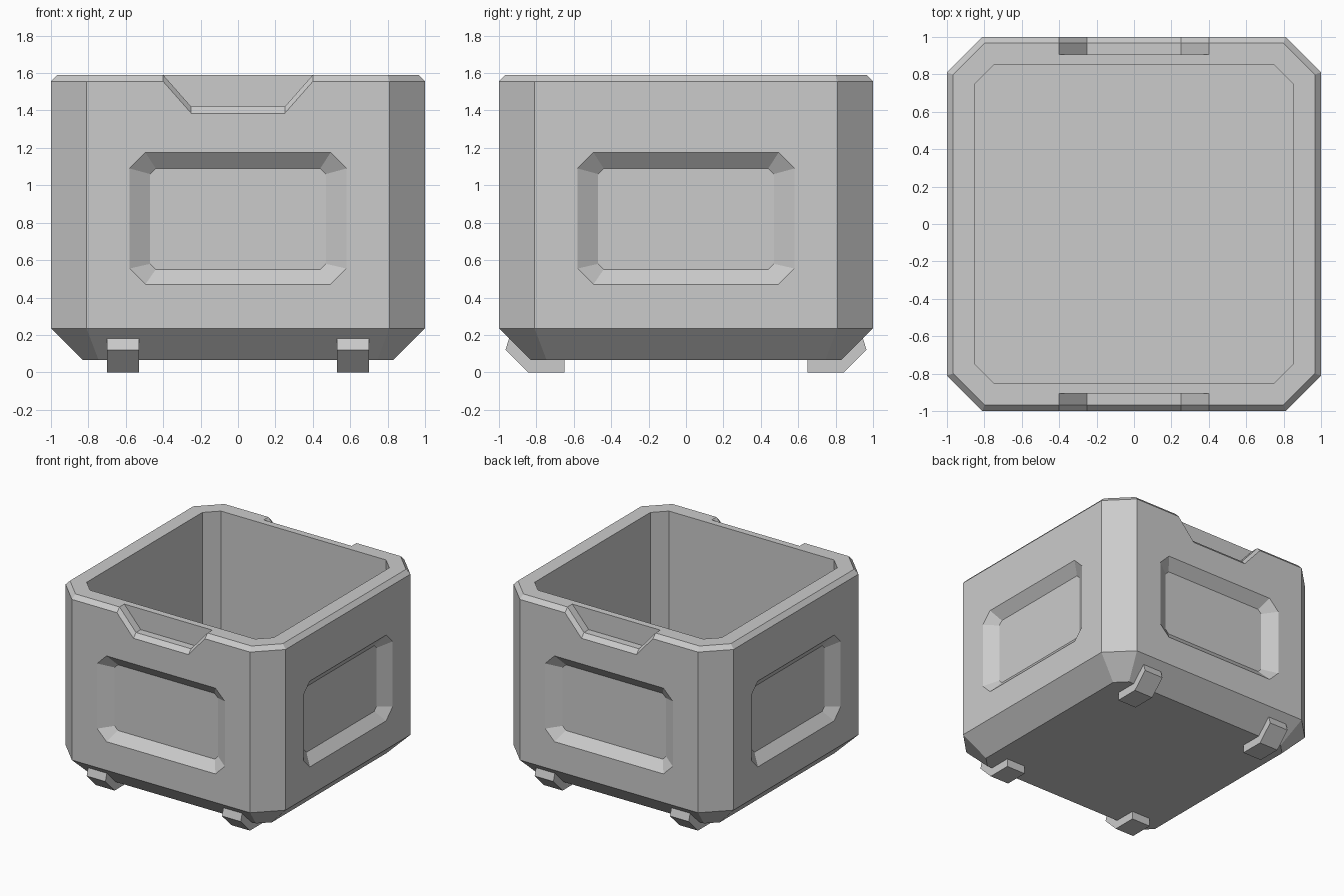
import bpy
import bmesh
from math import pi
from mathutils import Matrix, Vector

cube = bpy.data.objects.get("Cube")
if cube:
    bpy.data.objects.remove(cube, do_unlink=True)

grey = bpy.data.materials.new("plain grey")
grey.use_nodes = True
colour = (0.6, 0.6, 0.6, 1)
grey.diffuse_color = colour
grey.node_tree.nodes["Principled BSDF"].inputs["Base Color"].default_value = colour


def loft(name, rings, turn=0.0):
    """Closed solid through rings with equal point counts."""
    bm = bmesh.new()
    loops = [[bm.verts.new(p) for p in ring] for ring in rings]
    n = len(loops[0])
    for a, b in zip(loops, loops[1:]):
        for i in range(n):
            j = (i + 1) % n
            bm.faces.new((a[i], a[j], b[j], b[i]))
    bm.faces.new(loops[0][::-1])
    bm.faces.new(loops[-1])
    bm.transform(Matrix.Rotation(turn, 4, "Z"))
    bmesh.ops.recalc_face_normals(bm, faces=bm.faces)
    mesh = bpy.data.meshes.new(name)
    bm.to_mesh(mesh)
    bm.free()
    mesh.materials.append(grey)
    obj = bpy.data.objects.new(name, mesh)
    bpy.context.collection.objects.link(obj)
    return obj


def octagon(w, h, cx, cy):
    """Rectangle of half size w, h with corners cut at cx, cy."""
    return [(w, -cy), (w, cy), (cx, h), (-cx, h),
            (-w, cy), (-w, -cy), (-cx, -h), (cx, -h)]


def level(w, c, z):
    return [(x, y, z) for x, y in octagon(w, w, c, c)]


# Bin shell: chamfered base, walls, chamfered rim, then the cavity
body = loft("bin_body", [
    level(0.83, 0.745, 0.065), level(1, 0.81, 0.235), level(1, 0.81, 1.555),
    level(0.967, 0.80, 1.59), level(0.85, 0.75, 1.59), level(0.85, 0.75, 0.2)])
cutters = []


# Recessed panel on each side, sloping in to a smaller octagon
def panel_ring(depth):
    t = depth / 0.07
    z0 = 0.8225 - 0.0025 * t
    ring = octagon(0.58 - 0.11 * t, 0.3525 - 0.0825 * t,
                   0.495 - 0.055 * t, 0.2675 - 0.0275 * t)
    return [(x, depth - 1, z + z0) for x, z in ring]


for i in range(4):
    cutters.append(loft("panel_cutter", [panel_ring(-0.02), panel_ring(0.07)], i * pi / 2))


# Rim notch at front and back, with a chamfered lip
def notch_ring(y, drop):
    pts = [(-0.25, 1.42), (0.25, 1.42), (0.55, 1.76), (-0.55, 1.76)]
    return [(x, y, z - drop) for x, z in pts]


for i in range(2):
    cutters.append(loft("notch_cutter", [
        notch_ring(-0.905, 0), notch_ring(-0.967, 0), notch_ring(-1.033, 0.07)], i * pi))

for cutter in cutters:
    cutter.hide_render = True
    cutter.hide_viewport = True
    cut = body.modifiers.new(cutter.name, "BOOLEAN")
    cut.operation = "DIFFERENCE"
    cut.solver = "EXACT"
    cut.object = cutter

# Bake the cuts and drop the cutters
bpy.context.view_layer.update()
baked = bpy.data.meshes.new_from_object(
    body.evaluated_get(bpy.context.evaluated_depsgraph_get()))
body.modifiers.clear()
body.data = baked
for cutter in cutters:
    bpy.data.objects.remove(cutter, do_unlink=True)

# Four angled feet wrapping the base chamfer
profile = [(-0.65, 0), (-0.845, 0), (-0.965, 0.12), (-0.945, 0.185), (-0.65, 0.12)]
for end, turn in (("front", 0), ("back", pi)):
    for side, x in (("right", -0.615), ("left", 0.615)):
        x0 = x if turn == 0 else -x
        loft(f"{end}_{side}_foot",
             [[(x0 + s, y, z) for y, z in profile] for s in (-0.085, 0.085)], turn)
